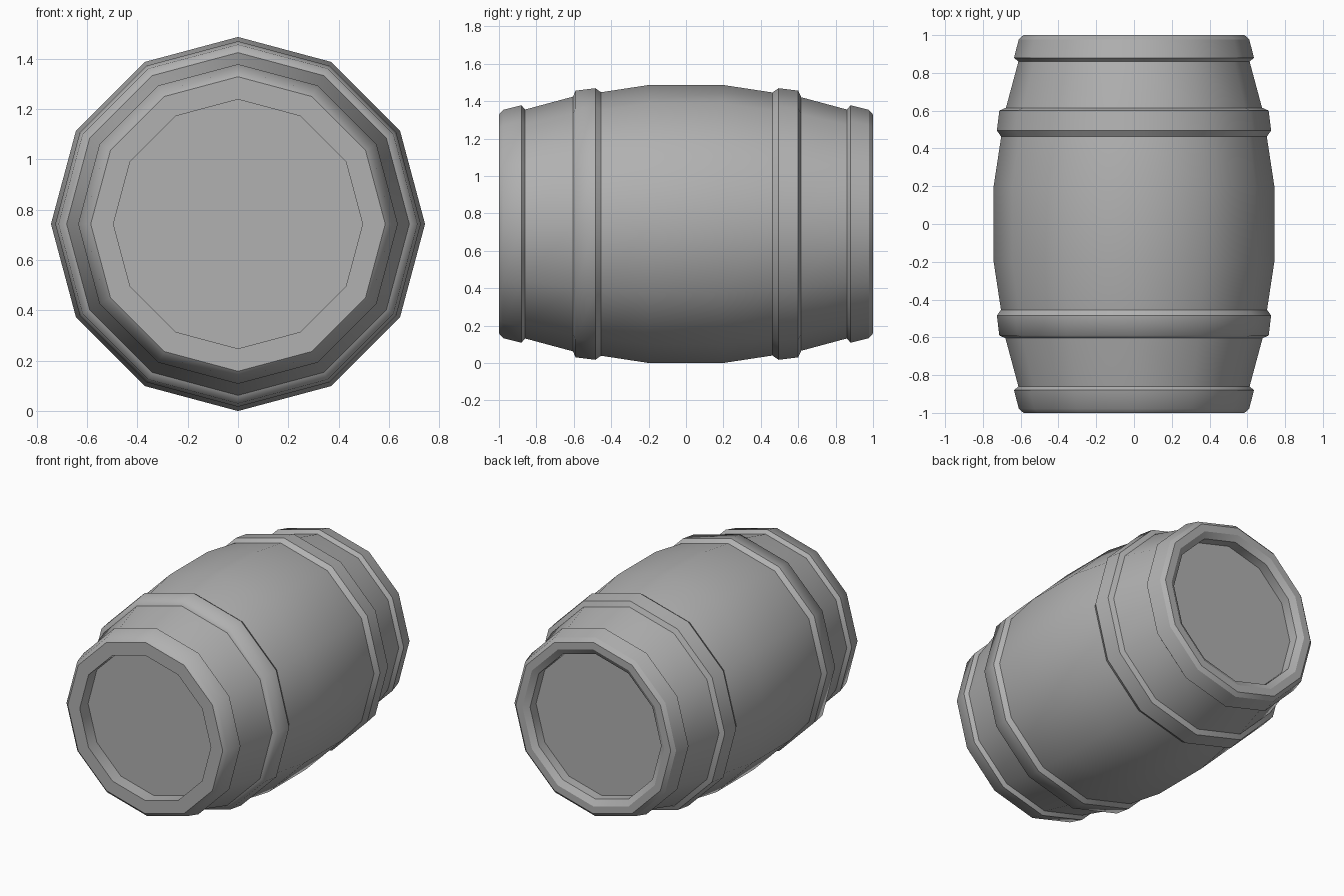
import bpy
import bmesh
import math

if "Cube" in bpy.data.objects:
    bpy.data.objects.remove(bpy.data.objects["Cube"])

SIDES = 12
AXIS_Z = 0.743

# Dark grey finish shared by all parts
grey = bpy.data.materials.new("dark_grey")
grey.diffuse_color = (0.44, 0.44, 0.44, 1)
grey.use_nodes = True
grey.node_tree.nodes["Principled BSDF"].inputs["Base Color"].default_value = grey.diffuse_color


def lathe(name, profile, capped=False, soft_ring=None):
    """Revolve (y, radius) points around the barrel's long axis."""
    bm = bmesh.new()
    rings = []
    for y, r in profile:
        ring = []
        for j in range(SIDES):
            a = 2 * math.pi * j / SIDES
            ring.append(bm.verts.new((r * math.cos(a), y, AXIS_Z + r * math.sin(a))))
        rings.append(ring)
    for a, b in zip(rings, rings[1:]):
        for j in range(SIDES):
            k = (j + 1) % SIDES
            bm.faces.new((a[j], b[j], b[k], a[k]))
    if capped:
        bm.faces.new(rings[0])
        bm.faces.new(rings[-1][::-1])
    mesh = bpy.data.meshes.new(name)
    bm.to_mesh(mesh)
    bm.free()
    mesh.materials.append(grey)
    obj = bpy.data.objects.new(name, mesh)
    bpy.context.collection.objects.link(obj)
    # Smooth around the staves, crisp at the sharper rims
    bpy.ops.object.select_all(action='DESELECT')
    obj.select_set(True)
    bpy.context.view_layer.objects.active = obj
    bpy.ops.object.shade_smooth_by_angle(angle=math.radians(32))
    # Optionally blend the shading across one ring of edges
    if soft_ring is not None:
        for edge in mesh.edges:
            if all(v // SIDES == soft_ring for v in edge.vertices):
                edge.use_edge_sharp = False


# Wooden body with recessed heads; the back rim has a chamfered inner lip
staves = [(-1.0, 0.585), (-0.86, 0.612), (-0.60, 0.682), (-0.45, 0.705), (-0.20, 0.743)]
back_staves = [(-y, r) for y, r in reversed(staves)]
front_rim = [(-0.91, 0.495), (-1.0, 0.495)]
back_rim = [(1.0, 0.535), (0.975, 0.495), (0.91, 0.495)]
lathe("barrel_body", front_rim + staves + back_staves + back_rim, capped=True)

# Raised hoops: one at each end, one on each shoulder
end_hoop = [(-1.0, 0.585), (-0.978, 0.61), (-0.88, 0.635), (-0.86, 0.612)]
shoulder_hoop = [(-0.605, 0.68), (-0.59, 0.713), (-0.485, 0.726), (-0.452, 0.703)]
for label, hoop, shift in (("end_hoop", end_hoop, 0.0),
                           ("shoulder_hoop", shoulder_hoop, 0.01)):
    lathe("front_" + label, hoop, soft_ring=1)
    lathe("back_" + label, [(-y + shift, r) for y, r in reversed(hoop)])
